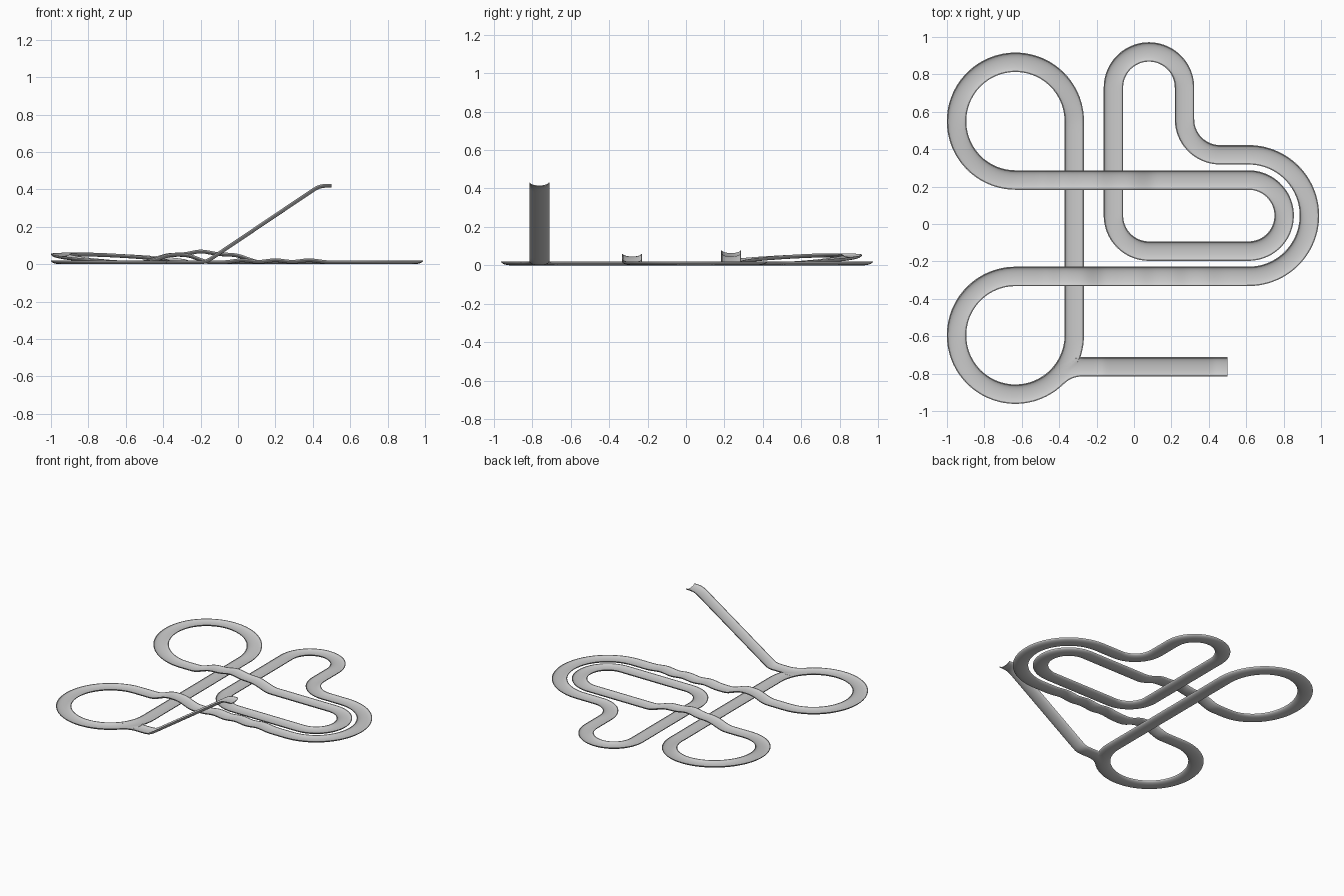
import bpy, bmesh, math
from mathutils import Vector

if "Cube" in bpy.data.objects:
    bpy.data.objects.remove(bpy.data.objects["Cube"])

OUT_W, OUT_D = 0.052, 0.02      # outer half width and depth of the gutter
IN_W, IN_D = 0.0475, 0.014      # inner half width and depth
SEG, STEP = 18, 0.016


def arc(cx, cy, r, a0, a1, z=lambda a: 0.0):
    n = 40
    return [Vector((cx + r * math.cos(a), cy + r * math.sin(a), z(a)))
            for a in (math.radians(a0 + (a1 - a0) * i / n) for i in range(n + 1))]


def keys(y, pairs):
    return [Vector((x, y, z)) for x, z in pairs]


def resample(pts, closed):
    """Even spacing along the path, then soften the height kinks."""
    if closed:
        pts = pts + [pts[0]]
    pts = [p for i, p in enumerate(pts) if i == 0 or (p - pts[i - 1]).length > 1e-5]
    total = sum((b - a).length for a, b in zip(pts, pts[1:]))
    n = round(total / STEP)
    out, i, start = [], 0, 0.0
    for k in range(n if closed else n + 1):
        s = total * k / n
        while i < len(pts) - 2 and s > start + (pts[i + 1] - pts[i]).length:
            start += (pts[i + 1] - pts[i]).length
            i += 1
        a, b = pts[i], pts[i + 1]
        out.append(a.lerp(b, min(1, (s - start) / (b - a).length)))
    m = len(out)
    for _ in range(3):
        zs = [p.z for p in out]
        for j in range(m):
            if closed or 0 < j < m - 1:
                out[j].z = (zs[j - 1] + zs[j] + zs[(j + 1) % m]) / 3
    return out


def profile():
    """(side, up, is_inner) around the gutter: outside, then back along the inside."""
    th = [math.pi * (i / SEG - 0.5) for i in range(SEG + 1)]
    o = [(OUT_W * math.sin(t), OUT_D * (1 - math.cos(t)), False) for t in th]
    c = [(IN_W * math.sin(t), OUT_D - IN_D * math.cos(t), True) for t in reversed(th)]
    return o + c


def carve(p, inner, other):
    """Lower a vertex into the other gutter so the two channels open into each other."""
    q = min(other, key=lambda c: (c.xy - p.xy).length_squared)
    d = (q.xy - p.xy).length
    w, dep = (IN_W, IN_D) if inner else (OUT_W, OUT_D)
    if d < w:
        p.z = min(p.z, q.z + OUT_D - dep * math.sqrt(1 - (d / w) ** 2))


def sweep(name, path, closed, other):
    prof, n = profile(), len(path)
    bm, rings = bmesh.new(), []
    for i, p in enumerate(path):
        a = path[i - 1] if closed or i else p
        b = path[(i + 1) % n] if closed or i < n - 1 else p
        t = (b - a).normalized()
        side = Vector((-t.y, t.x, 0)).normalized()
        up = t.cross(side)
        ring = []
        for s, u, inner in prof:
            v = p + side * s + up * u
            if (v.xy - Vector((-0.35, -0.77))).length < 0.25:
                carve(v, inner, other)
            ring.append(bm.verts.new(v))
        rings.append(ring)
    m = len(prof)
    for i in range(n if closed else n - 1):
        r, q = rings[i], rings[(i + 1) % n]
        for j in range(m):
            k = (j + 1) % m
            bm.faces.new((r[j], r[k], q[k], q[j]))
    if not closed:
        # end caps as strips between outside and inside
        for r in (rings[0], rings[-1]):
            for j in range(SEG):
                bm.faces.new((r[j], r[j + 1], r[m - 2 - j], r[m - 1 - j]))
    bmesh.ops.recalc_face_normals(bm, faces=bm.faces)
    me = bpy.data.meshes.new(name)
    bm.to_mesh(me)
    bm.free()
    ob = bpy.data.objects.new(name, me)
    bpy.context.collection.objects.link(ob)
    bpy.context.view_layer.objects.active = ob
    ob.select_set(True)
    bpy.ops.object.shade_smooth_by_angle(angle=math.radians(35))
    ob.select_set(False)


# Main circuit
tilt = lambda a: 0.042 * (math.cos(a - math.radians(135)) + 0.7071) / 1.7071
loop = arc(-0.634, 0.55, 0.315, 0, 270, tilt)                 # raised back loop
loop += keys(0.235, [(-0.49, 0), (-0.38, 0.04), (-0.28, 0.043), (-0.2, 0.062),
                     (-0.11, 0.043), (-0.01, 0.04), (0.1, 0)])  # double bridge
loop += arc(0.613, 0.045, 0.19, 90, -90)
loop += arc(0.08, 0.045, 0.19, 270, 180)
loop += arc(0.08, 0.73, 0.19, 180, 0)
loop += arc(0.46, 0.56, 0.19, 180, 270)
loop += arc(0.613, 0.045, 0.325, 90, -90)
loop += keys(-0.28, [(0.47, 0), (0.38, 0.014), (0.29, 0), (0.2, 0.014), (0.11, 0),
                     (0.02, 0.014), (-0.06, 0), (-0.17, 0), (-0.27, 0.04),
                     (-0.37, 0.04), (-0.47, 0)])              # ripples and bridge
loop += arc(-0.634, -0.595, 0.315, 90, 360)

# Launch ramp, curving into the front loop
ramp = keys(-0.763, [(0.5, 0.41), (0.44, 0.41), (-0.17, 0)])
ramp += arc(-0.277, -0.953, 0.19, 90, 135)

loop_path, ramp_path = resample(loop, True), resample(ramp, False)
sweep("track_circuit", loop_path, True, ramp_path)
sweep("launch_ramp", ramp_path, False, loop_path)
